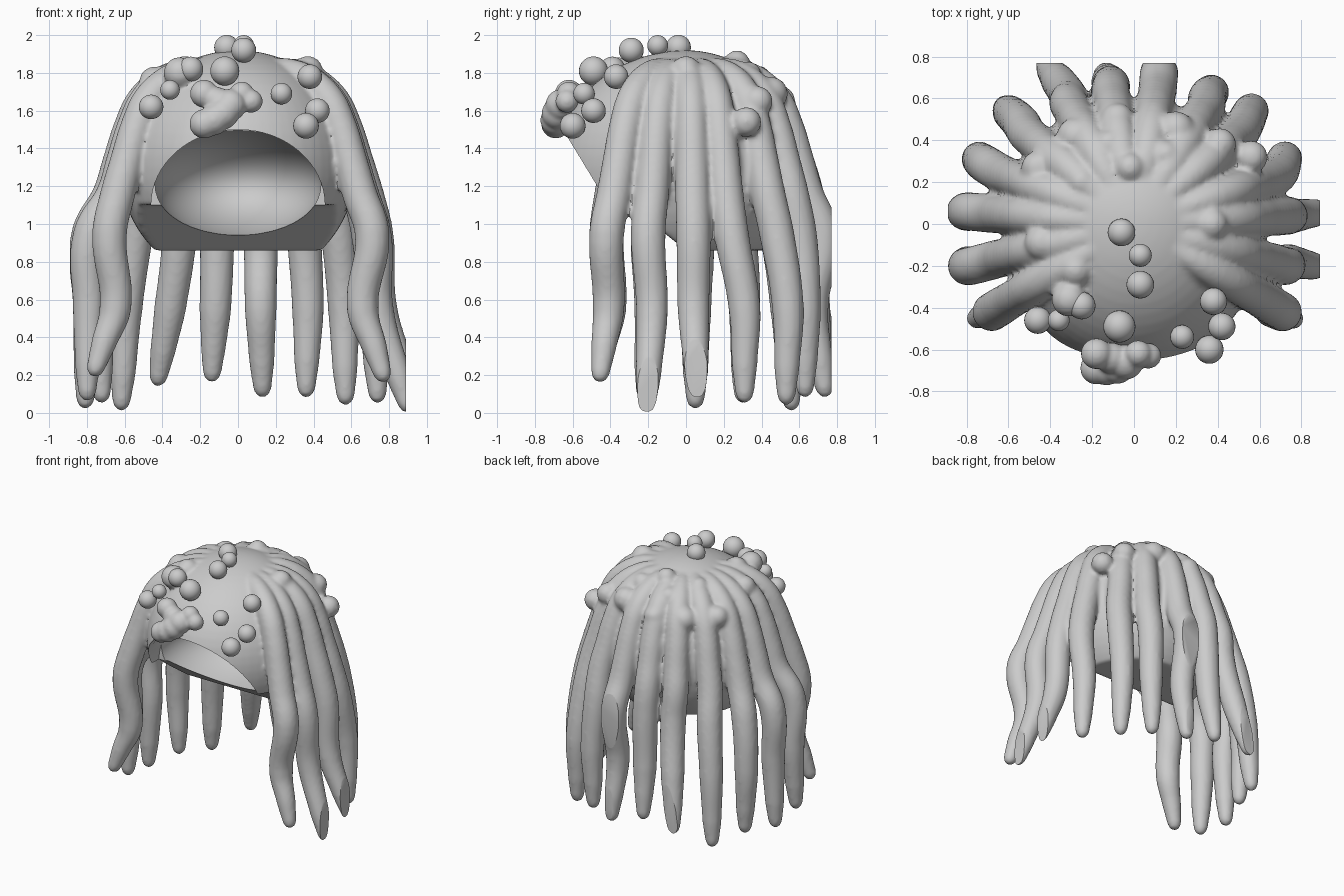
import bpy, bmesh
from mathutils import Vector, Matrix

if "Cube" in bpy.data.objects:
    bpy.data.objects.remove(bpy.data.objects["Cube"])


def finish(name, bm):
    me = bpy.data.meshes.new(name)
    bmesh.ops.recalc_face_normals(bm, faces=bm.faces)
    bm.to_mesh(me)
    bm.free()
    ob = bpy.data.objects.new(name, me)
    bpy.context.collection.objects.link(ob)
    return ob


def ball(name, loc, radii, seg=32):
    bm = bmesh.new()
    bmesh.ops.create_uvsphere(bm, u_segments=seg, v_segments=seg // 2, radius=1)
    bmesh.ops.transform(bm, matrix=Matrix.Translation(loc) @ Matrix.Diagonal((*radii, 1)), verts=bm.verts)
    return finish(name, bm)


def select(obs):
    bpy.ops.object.select_all(action='DESELECT')
    for o in obs:
        o.select_set(True)
    bpy.context.view_layer.objects.active = obs[0]


def prism(name, profile, x0, x1):
    # extrude a (y, z) profile along x
    bm = bmesh.new()
    f = bm.faces.new([bm.verts.new((x0, y, z)) for y, z in profile])
    r = bmesh.ops.extrude_face_region(bm, geom=[f])
    vs = [v for v in r['geom'] if isinstance(v, bmesh.types.BMVert)]
    bmesh.ops.translate(bm, vec=(x1 - x0, 0, 0), verts=vs)
    return finish(name, bm)


def cut(ob, cutters):
    for c in cutters:
        c.hide_render = True
        m = ob.modifiers.new("cut", 'BOOLEAN')
        m.operation, m.solver, m.object = 'DIFFERENCE', 'EXACT', c
    select([ob])
    bpy.ops.object.convert(target='MESH')
    for c in cutters:
        bpy.data.objects.remove(c)


def blend(ob, size, steps):
    m = ob.modifiers.new("blend", 'REMESH')
    m.mode, m.voxel_size = 'VOXEL', size
    m = ob.modifiers.new("soften", 'SMOOTH')
    m.factor, m.iterations = .5, steps
    select([ob])
    bpy.ops.object.convert(target='MESH')


# scalp dome, shallower at the back, with a sloped underside
cap = ball("cap", (0, 0, 1.3), (0.625, 0.69, 0.62), 64)
for v in cap.data.vertices:
    if v.co.y > 0:
        v.co.y *= .87
cut(cap, [prism("underside_cutter",
                [(-1, 1.1), (-.3, 1.1), (0, .86), (1, .86), (1, .2), (-1, .2)], -1, 1)])

# hanging locks: (x, y) at z 0.95, (x, y) at z 0.55, tip (x, y, z)
LOCKS = [
    (-.68, -.42, -.65, -.40, -.77, -.46, .19), (-.78, -.20, -.79, -.19, -.80, -.22, .06),
    (-.79, .06, -.79, .05, -.81, .05, .02), (-.70, .28, -.74, .31, -.72, .30, .05),
    (-.54, .48, -.59, .53, -.62, .56, .01), (-.31, .60, -.36, .68, -.43, .77, .14),
    (-.11, .66, -.12, .68, -.14, .73, .16), (.12, .72, .12, .67, .13, .74, .08),
    (.35, .60, .37, .63, .36, .63, .08), (.53, .48, .56, .54, .57, .53, .04),
    (.69, .24, .72, .31, .74, .31, .05), (.73, .04, .76, .04, .93, .06, .07),
    (.72, -.20, .74, -.18, .91, -.21, .0), (.71, -.42, .66, -.41, .78, -.46, .16)]
UPPER = [(.19, 1.83, .055), (.32, 1.795, .075), (.41, 1.745, .085), (.505, 1.655, .087),
         (.57, 1.52, .088), (.63, 1.33, .09), (.68, 1.16, .093)]

cu = bpy.data.curves.new("locks", 'CURVE')
cu.dimensions = '3D'
cu.bevel_depth = 1
cu.bevel_resolution = 6
cu.resolution_u = 8
cu.use_fill_caps = True
for ax, ay, bx, by, tx, ty, tz in LOCKS:
    a, b, t = Vector((ax, ay, .95)), Vector((bx, by, .55)), Vector((tx, ty, tz))
    d = Vector((ax, ay, 0)).normalized()
    if ay < -.3:
        d *= 1.1
    d.y *= .95 if ay > 0 else 1
    back = (b - t).normalized()
    pts = [(d * r + Vector((0, 0, z)), w) for r, z, w in UPPER]
    pts += [(a, .093), (b, .085), (t + back * .2, .068), (t + back * .055, .050),
            (t + back * .02, .037), (t, .008)]
    sp = cu.splines.new('BEZIER')
    sp.bezier_points.add(len(pts) - 1)
    for p, (co, w) in zip(sp.bezier_points, pts):
        p.co, p.radius = co, w
        p.handle_left_type = p.handle_right_type = 'AUTO'
locks = bpy.data.objects.new("locks", cu)
bpy.context.collection.objects.link(locks)
select([locks])
bpy.ops.object.convert(target='MESH')
locks = bpy.context.view_layer.objects.active

# soft lumps that melt into the crown
LUMPS = [(.37, 0, 1.81, .08), (-.02, .27, 1.85, .07), (-.25, .20, 1.81, .07), (-.44, -.09, 1.75, .085),
         (-.28, -.22, 1.81, .08), (-.31, -.36, 1.80, .085), (.56, .32, 1.54, .08),
         (-.28, .42, 1.65, .09), (-.08, .50, 1.65, .08), (.2, .45, 1.69, .09), (.41, .38, 1.65, .08),
         (-.46, .27, 1.66, .08), (.15, .33, 1.79, .07), (-.12, .38, 1.77, .07)]
parts = [cap, locks] + [ball("lump", l[:3], (l[3],) * 3, 20) for l in LUMPS]
select(parts)
bpy.ops.object.join()
hair = bpy.context.view_layer.objects.active
hair.name = "hair"
blend(hair, .0145, 6)

# face arch and rounded hollow under the front
bm = bmesh.new()
bmesh.ops.create_cone(bm, cap_ends=True, segments=64, radius1=1, radius2=1, depth=1)
bmesh.ops.transform(bm, matrix=Matrix.Translation((0, -.82, 1.1)) @ Matrix.Diagonal((.46, 1, .4, 1))
                    @ Matrix.Rotation(1.5707963, 4, 'X'), verts=bm.verts)
arch = finish("arch_cutter", bm)
cut(hair, [arch, ball("hollow_cutter", (0, -.3, 1.21), (.44, .62, .285), 48)])

# trim the outermost locks flat at the right and back
bm = bmesh.new()
bm.from_mesh(hair.data)
for co, no in (((.89, 0, 0), (1, 0, 0)), ((0, .77, 0), (0, 1, 0)), ((-.89, 0, 0), (-1, 0, 0))):
    r = bmesh.ops.bisect_plane(bm, geom=bm.verts[:] + bm.edges[:] + bm.faces[:], plane_co=co,
                               plane_no=no, clear_outer=True)
    edges = [e for e in r['geom_cut'] if isinstance(e, bmesh.types.BMEdge)]
    if edges:
        bmesh.ops.holes_fill(bm, edges=edges, sides=0)
bm.to_mesh(hair.data)
bm.free()

# round beads on the crown and forehead
BEADS = [(-.06, -.04, 1.935, .066), (.03, -.15, 1.945, .055), (.03, -.29, 1.92, .066),
         (-.07, -.49, 1.81, .077), (.23, -.54, 1.69, .057), (.36, -.60, 1.52, .068),
         (.42, -.49, 1.60, .065), (.38, -.37, 1.78, .065), (-.46, -.46, 1.62, .065),
         (-.36, -.46, 1.71, .052), (-.25, -.39, 1.82, .066)]
beads = [ball("bead", b[:3], (b[3],) * 3, 28) for b in BEADS]

# fused cluster above the arch
CLUSTER = [(-.18, -.62, 1.69, .075), (-.11, -.64, 1.65, .075), (-.18, -.69, 1.53, .078),
           (-.13, -.69, 1.55, .082), (-.08, -.68, 1.585, .085), (-.04, -.66, 1.63, .085),
           (.02, -.62, 1.69, .065), (.07, -.63, 1.65, .062)]
blobs = [ball("blob", b[:3], (b[3],) * 3, 24) for b in CLUSTER]
select(blobs)
bpy.ops.object.join()
cluster = bpy.context.view_layer.objects.active
cluster.name = "forehead_cluster"
blend(cluster, .01, 10)

select([hair, cluster] + beads)
bpy.ops.object.shade_smooth_by_angle(angle=.7)
